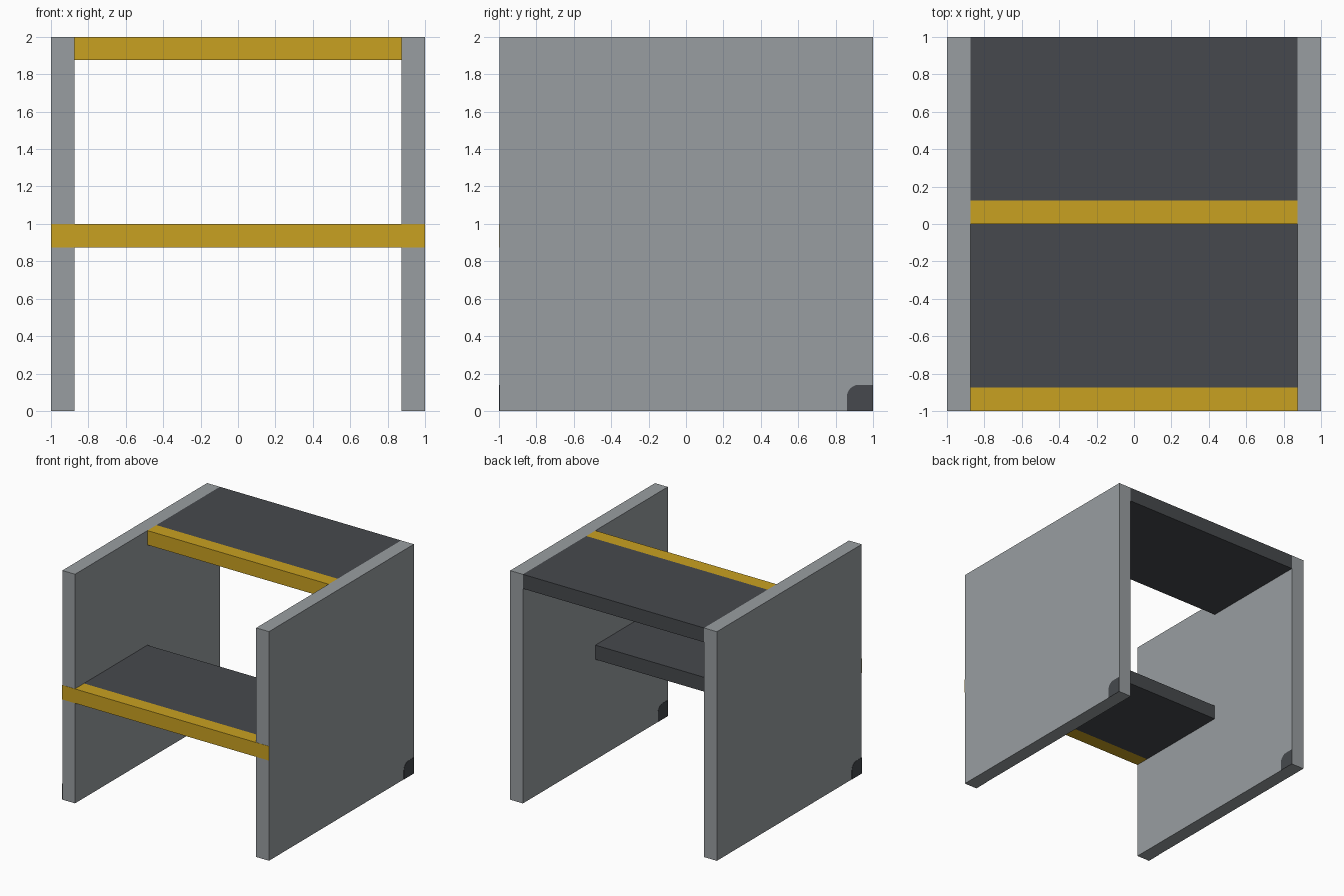
import bpy, bmesh, math

cube = bpy.data.objects.get("Cube")
if cube:
    bpy.data.objects.remove(cube, do_unlink=True)


def material(name, rgb):
    """Flat material from 0-255 sRGB values."""
    lin = [((c / 255 + 0.055) / 1.055) ** 2.4 for c in rgb] + [1.0]
    m = bpy.data.materials.new(name)
    m.diffuse_color = lin
    m.use_nodes = True
    m.node_tree.nodes["Principled BSDF"].inputs["Base Color"].default_value = lin
    return m


GREY = material("light grey", (153, 158, 161))
DARK = material("dark grey", (70, 73, 77))
YELLOW = material("yellow", (201, 161, 33))


def add_object(name, bm, *mats):
    bmesh.ops.recalc_face_normals(bm, faces=bm.faces[:])
    mesh = bpy.data.meshes.new(name)
    bm.to_mesh(mesh)
    bm.free()
    for m in mats:
        mesh.materials.append(m)
    obj = bpy.data.objects.new(name, mesh)
    bpy.context.collection.objects.link(obj)
    return obj


def box(name, lo, hi, *mats, dark_underside=False):
    bm = bmesh.new()
    bmesh.ops.create_cube(bm, size=1)
    for v in bm.verts:
        v.co = [(a + b) / 2 + c * (b - a) for a, b, c in zip(lo, hi, v.co)]
    bm.normal_update()
    if dark_underside:
        for f in bm.faces:
            f.material_index = int(f.normal.z < -0.5)
    return add_object(name, bm, *mats)


def corner_plate(name, x, facing):
    """Thin rounded plate in a panel's lower corner, on the side it faces."""
    size, r = 0.14, 0.065
    arc = [math.radians(90 + 15 * i) for i in range(7)]
    profile = [(1, 0), (1, size)]
    profile += [(1 - size + r + r * math.cos(a), size - r + r * math.sin(a)) for a in arc]
    profile += [(1 - size, 0)]
    bm = bmesh.new()
    face = bm.faces.new([bm.verts.new((x, y * facing, z)) for y, z in profile])
    out = bmesh.ops.extrude_face_region(bm, geom=[face])
    for v in out["geom"]:
        if isinstance(v, bmesh.types.BMVert):
            v.co.x += 0.002 * facing
    return add_object(name, bm, DARK)


INNER, OUTER = 0.875, 0.998

# Side panels with corner plates on both faces
for side, s in (("left", 1), ("right", -1)):
    x0, x1 = sorted((s * INNER, s * OUTER))
    box(side + "_panel", (x0, -0.998, 0), (x1, 1, 2), GREY)
    corner_plate(side + "_panel_plate_rear", x1, 1)
    corner_plate(side + "_panel_plate_front", x0, -1)

# Lower and upper boards, set behind their front edging
box("lower_shelf", (-INNER, -0.875, 0.875), (INNER, 0, 1), DARK)
box("upper_shelf", (-INNER, 0.125, 1.875), (INNER, 1, 2), DARK)

# Yellow front edging; the lower one runs across the panel fronts
box("lower_shelf_edging", (-INNER, -1, 0.875), (INNER, -0.875, 1), YELLOW)
for side, s in (("left", 1), ("right", -1)):
    x0, x1 = sorted((s * INNER, s * OUTER))
    box(side + "_edging_end", (x0, -1, 0.875), (x1, -0.998, 1), YELLOW)
box("upper_shelf_edging", (-INNER, 0, 1.875), (INNER, 0.125, 2), YELLOW, DARK,
    dark_underside=True)
